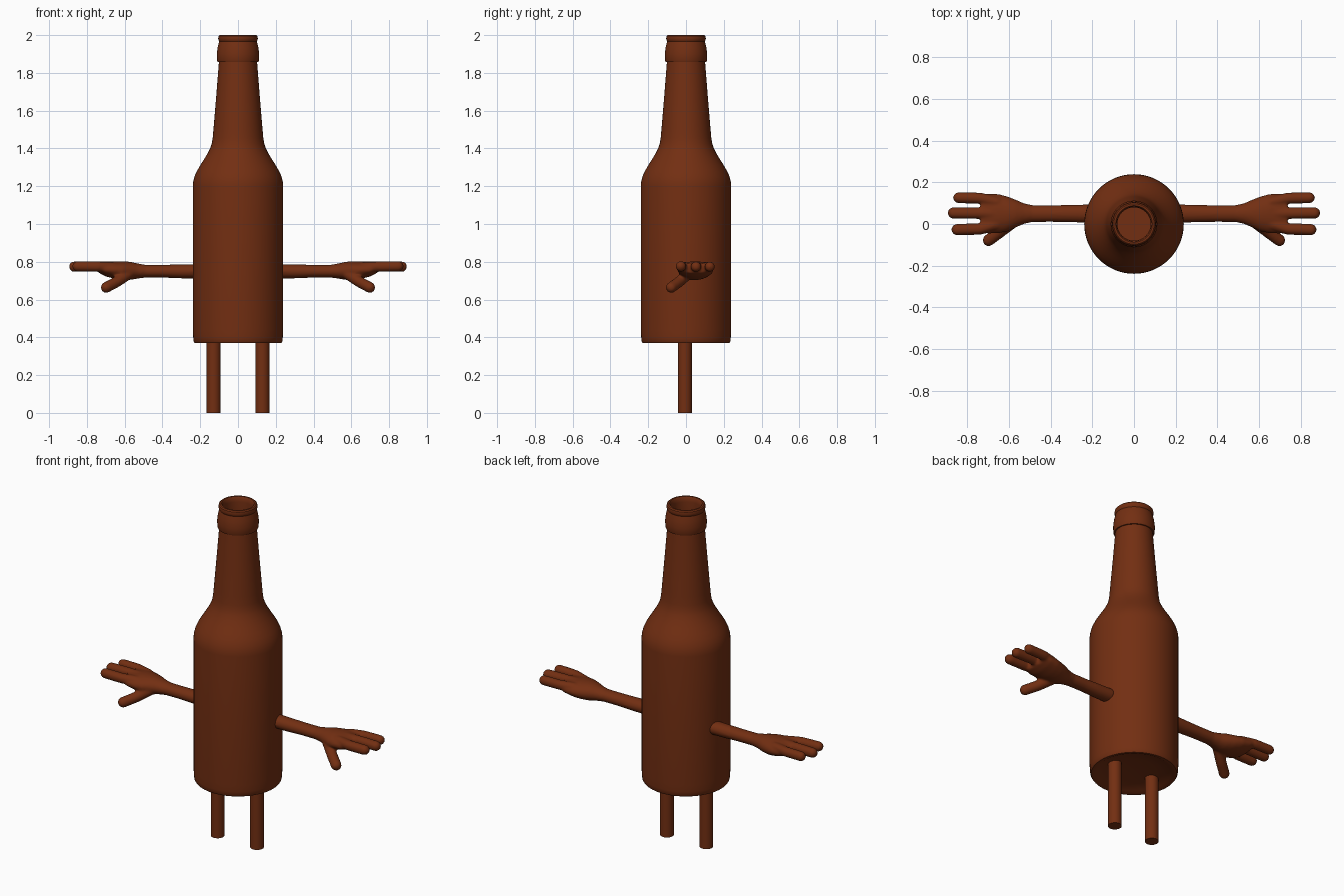
import bpy, bmesh, math
from mathutils import Vector, Matrix

if "Cube" in bpy.data.objects:
    bpy.data.objects.remove(bpy.data.objects["Cube"])

brown = bpy.data.materials.new("brown_glass")
brown.diffuse_color = (0.17, 0.028, 0.006, 1)
brown.use_nodes = True
brown.node_tree.nodes["Principled BSDF"].inputs["Base Color"].default_value = brown.diffuse_color


def make_object(name, bm):
    bmesh.ops.recalc_face_normals(bm, faces=bm.faces)
    mesh = bpy.data.meshes.new(name)
    bm.to_mesh(mesh)
    bm.free()
    mesh.materials.append(brown)
    obj = bpy.data.objects.new(name, mesh)
    bpy.context.collection.objects.link(obj)
    return obj


def smooth(obj, angle=35):
    bpy.ops.object.select_all(action='DESELECT')
    obj.select_set(True)
    bpy.context.view_layer.objects.active = obj
    bpy.ops.object.shade_smooth_by_angle(angle=math.radians(angle))


def lathe(name, profile, steps=64):
    bm = bmesh.new()
    verts = [bm.verts.new((r, 0, z)) for r, z in profile]
    edges = [bm.edges.new(pair) for pair in zip(verts, verts[1:])]
    bmesh.ops.spin(bm, geom=verts + edges, cent=(0, 0, 0), axis=(0, 0, 1),
                   angle=2 * math.pi, steps=steps)
    bmesh.ops.remove_doubles(bm, verts=bm.verts, dist=0.0002)
    return make_object(name, bm)


def loft(bm, sections, n=24):
    # Elliptical sections along x: (x, y, z, half width, half height)
    rings = []
    for x, y, z, ry, rz in sections:
        rings.append([bm.verts.new((x, y + ry * math.cos(2 * math.pi * i / n),
                                    z + rz * math.sin(2 * math.pi * i / n))) for i in range(n)])
    for a, b in zip(rings, rings[1:]):
        for i in range(n):
            j = (i + 1) % n
            bm.faces.new((a[i], a[j], b[j], b[i]))
    bm.faces.new(rings[0])
    bm.faces.new(rings[-1])


def digit(bm, points, r):
    # Rounded tube through the points
    pts = [Vector(p) for p in points]
    for p in pts:
        bmesh.ops.create_uvsphere(bm, u_segments=16, v_segments=10, radius=r,
                                  matrix=Matrix.Translation(p))
    for a, b in zip(pts, pts[1:]):
        turn = (b - a).to_track_quat('Z', 'Y').to_matrix().to_4x4()
        bmesh.ops.create_cone(bm, cap_ends=True, segments=16, radius1=r, radius2=r,
                              depth=(b - a).length,
                              matrix=Matrix.Translation((a + b) / 2) @ turn)


def mirror(obj):
    obj.modifiers.new("mirror", 'MIRROR').use_mirror_merge = False


# Hollow bottle: outside from the base up, then over the lip and down inside
bottle = lathe("bottle", [
    (0, .395), (.12, .39), (.20, .378), (.215, .37), (.230, .37), (.235, .378), (.237, .40),
    (.239, .44), (.239, 1.20), (.237, 1.225), (.229, 1.255), (.216, 1.283), (.199, 1.312),
    (.180, 1.342), (.162, 1.372), (.148, 1.40), (.139, 1.425), (.134, 1.455), (.130, 1.50),
    (.115, 1.68), (.101, 1.858),
    (.108, 1.858), (.111, 1.866), (.112, 1.90), (.108, 1.935), (.100, 1.967),
    (.103, 1.972), (.105, 1.982), (.103, 1.994), (.097, 2.0), (.088, 2.0), (.083, 1.994),
    (.080, 1.97), (.082, 1.86), (.110, 1.50), (.118, 1.43), (.160, 1.34), (.205, 1.26),
    (.218, 1.20), (.218, .44), (.20, .42), (0, .42)])
smooth(bottle)

# Straight legs
bm = bmesh.new()
bmesh.ops.create_cone(bm, cap_ends=True, segments=32, radius1=.037, radius2=.037, depth=.405,
                      matrix=Matrix.Translation((.129, -.006, .2025)))
legs = make_object("legs", bm)
smooth(legs)
mirror(legs)

# Arm and palm, three fingers and a thumb, fused into one soft surface
bm = bmesh.new()
loft(bm, [(.215, .05, .75, .044, .038), (.30, .05, .749, .042, .037), (.40, .05, .75, .040, .034),
          (.49, .05, .75, .041, .034), (.53, .05, .751, .050, .040), (.57, .05, .752, .068, .048),
          (.61, .048, .753, .085, .050), (.65, .05, .756, .094, .047), (.70, .05, .760, .097, .038),
          (.735, .05, .767, .092, .027)])
digit(bm, [(.66, .105, .772), (.74, .124, .774), (.842, .126, .774)], .027)
digit(bm, [(.66, .05, .774), (.76, .052, .776), (.867, .053, .774)], .028)
digit(bm, [(.66, .0, .770), (.74, -.024, .774), (.849, -.027, .776)], .028)
digit(bm, [(.58, .01, .735), (.64, -.035, .695), (.698, -.078, .664)], .029)
arms = make_object("arms", bm)
fuse = arms.modifiers.new("fuse", 'REMESH')
fuse.mode = 'VOXEL'
fuse.voxel_size = .007
fuse.use_smooth_shade = True
soften = arms.modifiers.new("soften", 'SMOOTH')
soften.factor = .5
soften.iterations = 5
mirror(arms)
